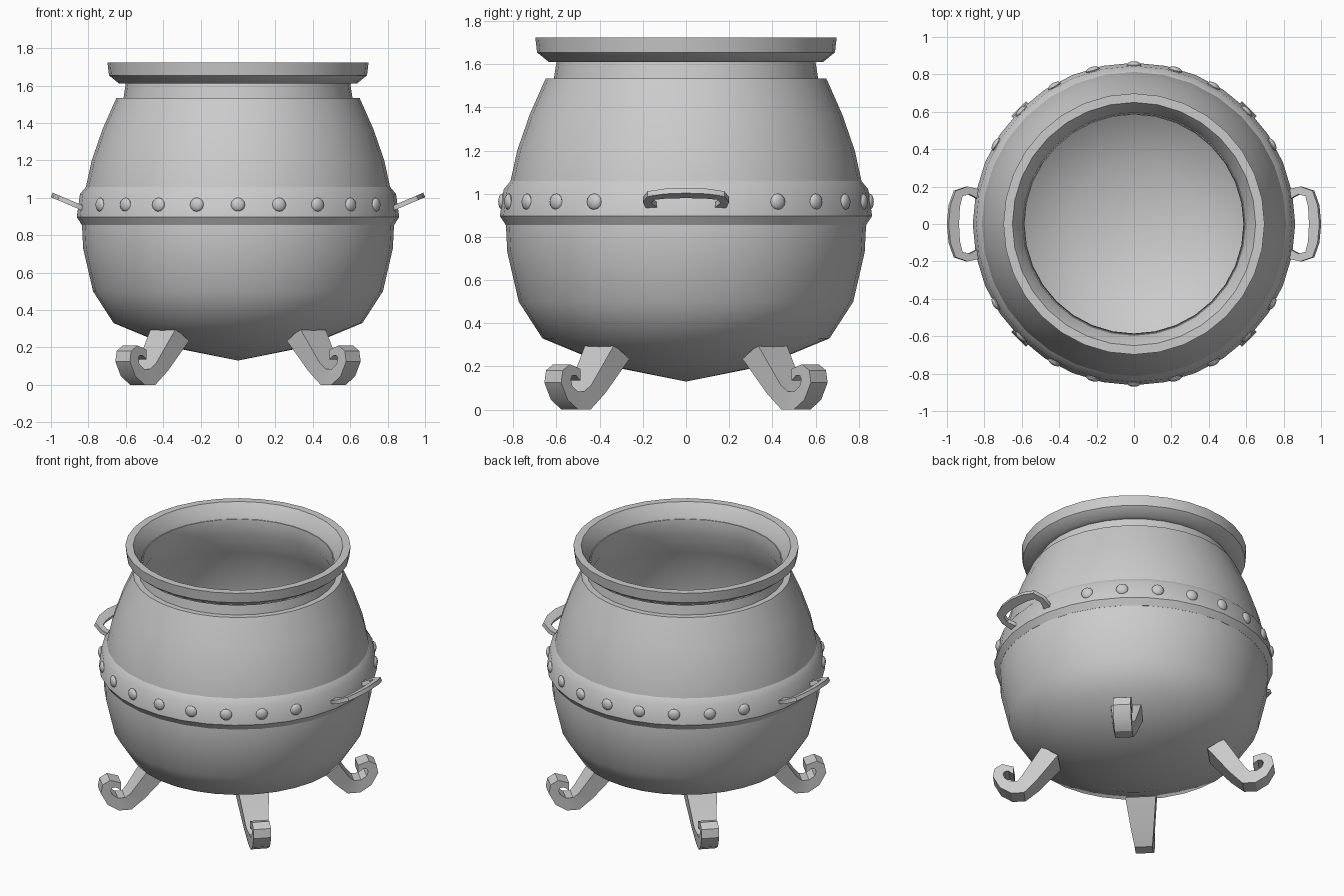
import bpy, bmesh
from math import radians, pi, sin, cos
from mathutils import Matrix, Vector

if "Cube" in bpy.data.objects:
    bpy.data.objects.remove(bpy.data.objects["Cube"])


def finish(bm, name, angle=40):
    bmesh.ops.recalc_face_normals(bm, faces=bm.faces)
    mesh = bpy.data.meshes.new(name)
    bm.to_mesh(mesh)
    bm.free()
    ob = bpy.data.objects.new(name, mesh)
    bpy.context.collection.objects.link(ob)
    bpy.ops.object.select_all(action='DESELECT')
    ob.select_set(True)
    bpy.context.view_layer.objects.active = ob
    bpy.ops.object.shade_smooth_by_angle(angle=radians(angle))
    return ob


def lathe(name, profile, closed=False, sides=32):
    """Revolve (radius, z) points round the z axis."""
    bm = bmesh.new()
    verts = [bm.verts.new((r, 0, z)) for r, z in profile]
    edges = [bm.edges.new(p) for p in zip(verts, verts[1:])]
    if closed:
        edges.append(bm.edges.new((verts[-1], verts[0])))
    bmesh.ops.spin(bm, geom=verts + edges, cent=(0, 0, 0), axis=(0, 0, 1),
                   angle=2 * pi, steps=sides)
    bmesh.ops.remove_doubles(bm, verts=bm.verts, dist=0.0005)
    return finish(bm, name)


def ribbon(name, stations, matrix):
    """Loft a rectangular bar; each station is (a1, b1, a2, b2, half width)."""
    bm = bmesh.new()
    rings = []
    for a1, b1, a2, b2, w in stations:
        corners = [(a1, b1, -w), (a1, b1, w), (a2, b2, w), (a2, b2, -w)]
        rings.append([bm.verts.new(matrix @ Vector(c)) for c in corners])
    for p, q in zip(rings, rings[1:]):
        for i in range(4):
            j = (i + 1) % 4
            bm.faces.new((p[i], p[j], q[j], q[i]))
    bm.faces.new(rings[0])
    bm.faces.new(rings[-1])
    return finish(bm, name, 30)


# Pot: outer wall up, neck step, then inner wall down
lathe("pot_body", [
    (0, 0.13), (0.35, 0.20), (0.665, 0.33), (0.775, 0.50), (0.828, 0.73),
    (0.835, 0.87), (0.815, 1.05), (0.782, 1.20), (0.725, 1.365), (0.65, 1.535),
    (0.612, 1.535), (0.597, 1.63), (0.59, 1.63), (0.585, 1.53), (0.675, 1.365),
    (0.735, 1.20), (0.78, 1.0), (0.78, 0.74), (0.73, 0.53), (0.62, 0.38),
    (0.34, 0.26), (0, 0.19)])

# Flared rim
lathe("rim", [(0.59, 1.61), (0.635, 1.61), (0.69, 1.655), (0.698, 1.723),
              (0.65, 1.723), (0.60, 1.65)], closed=True)

# Belt round the middle
lathe("belt", [(0.80, 0.855), (0.835, 0.855), (0.862, 0.897), (0.845, 1.02),
               (0.812, 1.06), (0.79, 1.06)], closed=True)

# Rivets: nine at the front, nine at the back, none behind the handles
bm = bmesh.new()
for side in (-90, 90):
    for step in range(-4, 5):
        m = (Matrix.Rotation(radians(side + 15 * step), 4, 'Z')
             @ Matrix.Translation((0.85, 0, 0.963))
             @ Matrix.Diagonal((0.02, 0.038, 0.038, 1))
             @ Matrix.Rotation(pi / 2, 4, 'Y'))
        bmesh.ops.create_uvsphere(bm, u_segments=12, v_segments=8, radius=1, matrix=m)
finish(bm, "rivets")

# Handles: flat tilted loops on both sides
half = [(-0.03, 0.175, -0.03, 0.115), (0.02, 0.19, 0.02, 0.14),
        (0.07, 0.20, 0.06, 0.16), (0.14, 0.178, 0.10, 0.148),
        (0.17, 0.10, 0.115, 0.09)]
loop = half + [(0.18, 0, 0.12, 0)] + [(a, -b, c, -d) for a, b, c, d in reversed(half)]
for name, turn in (("right_handle", 0), ("left_handle", pi)):
    m = (Matrix.Rotation(turn, 4, 'Z') @ Matrix.Translation((0.83, 0, 0.945))
         @ Matrix.Rotation(radians(-23), 4, 'Y'))
    ribbon(name, [s + (0.013,) for s in loop], m)

# Legs: tapered bars curling up at the foot, on the four diagonals
leg = [(0.565, 0.30, 0.465, 0.235, 0.095), (0.69, 0.115, 0.60, 0.075, 0.07),
       (0.72, 0.085, 0.68, 0.0, 0.055), (0.765, 0.085, 0.76, 0.0, 0.055),
       (0.80, 0.11, 0.83, 0.045, 0.055), (0.81, 0.14, 0.873, 0.125, 0.055),
       (0.80, 0.158, 0.862, 0.182, 0.055), (0.775, 0.158, 0.815, 0.21, 0.055),
       (0.745, 0.135, 0.745, 0.188, 0.055)]
for name, deg in (("back_right_leg", 45), ("back_left_leg", 135),
                  ("front_left_leg", 225), ("front_right_leg", 315)):
    m = Matrix.Rotation(radians(deg), 4, 'Z') @ Matrix.Rotation(pi / 2, 4, 'X')
    ribbon(name, leg, m)
